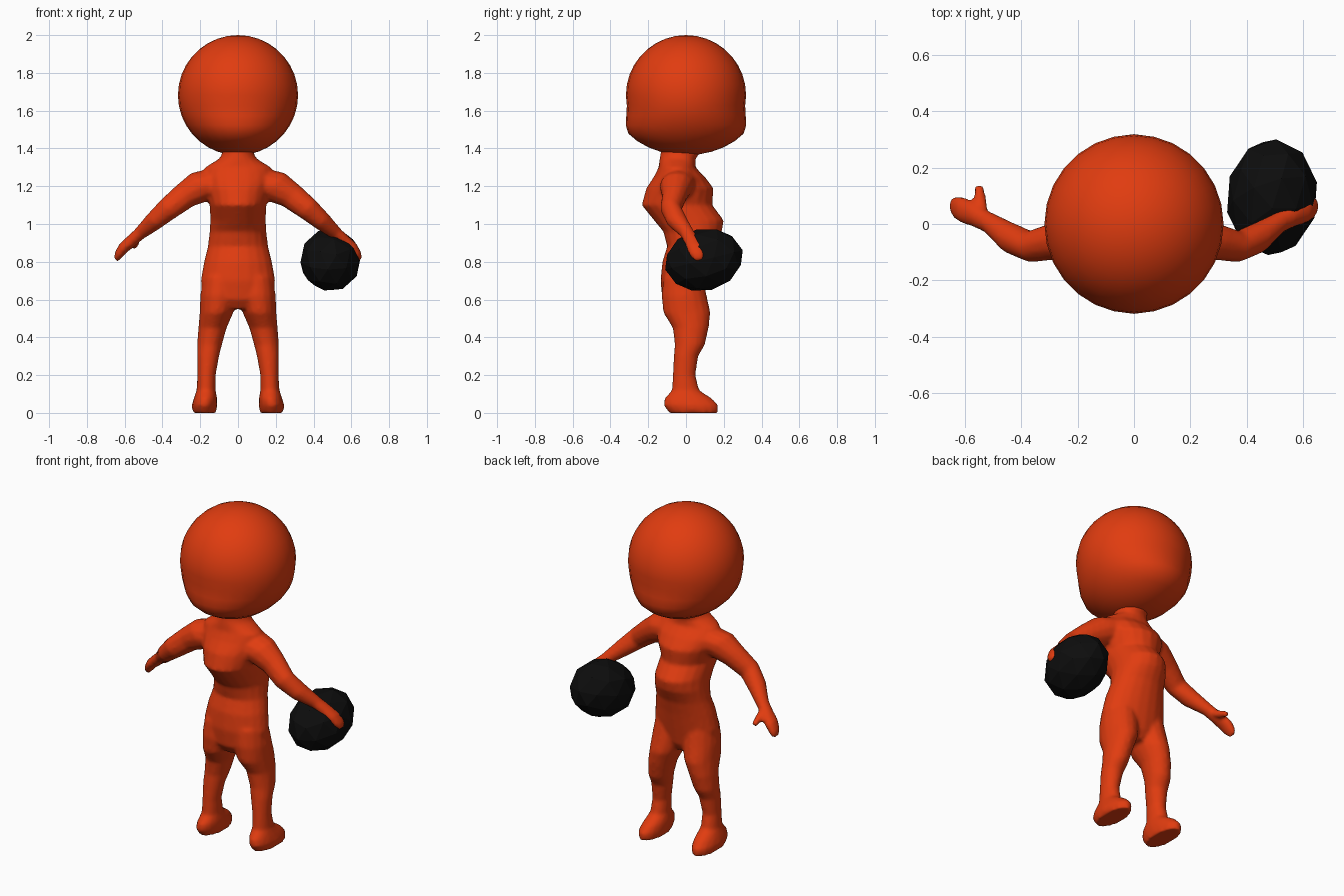
import bpy, bmesh, math
from mathutils import Vector, Matrix

if "Cube" in bpy.data.objects:
    bpy.data.objects.remove(bpy.data.objects["Cube"])


def material(name, rgb):
    m = bpy.data.materials.new(name)
    m.diffuse_color = (*rgb, 1)
    m.use_nodes = True
    m.node_tree.nodes["Principled BSDF"].inputs["Base Color"].default_value = m.diffuse_color
    return m


ORANGE = material("orange", (0.75, 0.045, 0.005))
BLACK = material("black", (0.004, 0.004, 0.004))


def add_object(name, bm, mat):
    me = bpy.data.meshes.new(name)
    bmesh.ops.recalc_face_normals(bm, faces=bm.faces)
    bm.to_mesh(me)
    bm.free()
    me.materials.append(mat)
    ob = bpy.data.objects.new(name, me)
    bpy.context.collection.objects.link(ob)
    return ob


def loft(bm, rings, u, v, sides=16):
    """Closed tube of ellipses: (x, y, z, radius along u, radius along v)."""
    u, v = Vector(u).normalized(), Vector(v).normalized()
    loops = []
    for x, y, z, ru, rv in rings:
        angles = [2 * math.pi * i / sides for i in range(sides)]
        loops.append([bm.verts.new(Vector((x, y, z)) + u * ru * math.cos(a)
                                   + v * rv * math.sin(a)) for a in angles])
    for a, b in zip(loops, loops[1:]):
        for i in range(sides):
            j = (i + 1) % sides
            bm.faces.new((a[i], a[j], b[j], b[i]))
    bm.faces.new(loops[0][::-1])
    bm.faces.new(loops[-1])


X, Y = (1, 0, 0), (0, 1, 0)
body = bmesh.new()

# Torso and neck: height, half width, back y, front y
torso = [(0.55, 0.10, -0.09, 0.06), (0.60, 0.185, -0.125, 0.09),
         (0.70, 0.198, -0.135, 0.11), (0.80, 0.18, -0.125, 0.13),
         (0.88, 0.16, -0.10, 0.15), (0.96, 0.15, -0.12, 0.19),
         (1.02, 0.147, -0.17, 0.20), (1.10, 0.15, -0.235, 0.14),
         (1.19, 0.175, -0.21, 0.145), (1.25, 0.19, -0.17, 0.10),
         (1.30, 0.175, -0.145, 0.05), (1.345, 0.10, -0.14, 0.05),
         (1.37, 0.085, -0.135, 0.07), (1.44, 0.085, -0.13, 0.09)]
loft(body, [(0, (b + f) / 2, z, w, (f - b) / 2) for z, w, b, f in torso], X, Y, 20)

# Legs and feet: height, inner x, outer x, back y, front y
leg = [(0.0, 0.115, 0.24, -0.09, 0.17), (0.04, 0.11, 0.245, -0.12, 0.172),
       (0.075, 0.11, 0.235, -0.115, 0.14), (0.12, 0.118, 0.22, -0.075, 0.07),
       (0.20, 0.118, 0.215, -0.07, 0.05), (0.30, 0.10, 0.217, -0.065, 0.065),
       (0.36, 0.085, 0.217, -0.06, 0.10), (0.45, 0.06, 0.21, -0.07, 0.12),
       (0.53, 0.025, 0.203, -0.12, 0.13), (0.62, 0.0, 0.20, -0.13, 0.11),
       (0.72, 0.0, 0.185, -0.12, 0.09)]
# Arms: centre, radius along y, radius across the arm
arm = [(0.08, -0.03, 1.22, 0.10, 0.10), (0.19, -0.05, 1.20, 0.09, 0.092),
       (0.28, -0.06, 1.15, 0.068, 0.072), (0.37, -0.08, 1.08, 0.056, 0.062),
       (0.45, -0.045, 1.01, 0.058, 0.05), (0.525, 0.01, 0.945, 0.04, 0.034),
       (0.57, 0.035, 0.905, 0.045, 0.033), (0.61, 0.05, 0.87, 0.048, 0.03),
       (0.635, 0.06, 0.835, 0.04, 0.024), (0.648, 0.065, 0.81, 0.022, 0.014)]
thumb = [(0.54, 0.03, 0.925, 0.024, 0.024), (0.545, 0.08, 0.90, 0.023, 0.023),
         (0.55, 0.135, 0.88, 0.018, 0.016)]
for s in (-1, 1):
    loft(body, [(s * (i + o) / 2, (b + f) / 2, z, (o - i) / 2, (f - b) / 2)
                for z, i, o, b, f in leg], X, Y)
    loft(body, [(s * x, y, z, a, b) for x, y, z, a, b in arm], Y, (s * 0.65, 0, 0.75), 12)
    # the gripping hand keeps its thumb lower and closer to the ball
    dy = 0 if s < 0 else -0.03
    loft(body, [(s * x, y + dy, z, a, b) for x, y, z, a, b in thumb], X, (0, 0.3, 0.95), 8)

figure = add_object("body", body, ORANGE)
bpy.context.view_layer.objects.active = figure
figure.select_set(True)
# Fuse the limbs into one skin
remesh = figure.modifiers.new("fuse", "REMESH")
remesh.mode, remesh.voxel_size, remesh.use_smooth_shade = "VOXEL", 0.011, True
smooth = figure.modifiers.new("soften", "SMOOTH")
smooth.factor, smooth.iterations = 0.5, 4

# Head: round, with the lower part drawn out to front and back
bm = bmesh.new()
bmesh.ops.create_uvsphere(bm, u_segments=28, v_segments=18, radius=0.318)
for v in bm.verts:
    t = min(max((-v.co.z - 0.08) / 0.13, 0), 1)
    v.co.y *= 1 + 0.26 * t
    v.co.z += 1.682
    for f in v.link_faces:
        f.smooth = True
add_object("head", bm, ORANGE)

# Ball: coarse, elongated and slightly tilted
bm = bmesh.new()
bmesh.ops.create_icosphere(bm, subdivisions=2, radius=1)
tilt = Matrix.Rotation(math.radians(14), 4, "X") @ Matrix.Rotation(math.radians(-4), 4, "Z")
shape = Matrix.Translation((0.49, 0.095, 0.81)) @ tilt @ Matrix.Diagonal((0.163, 0.212, 0.165, 1))
bmesh.ops.transform(bm, matrix=shape, verts=bm.verts)
add_object("ball", bm, BLACK)
